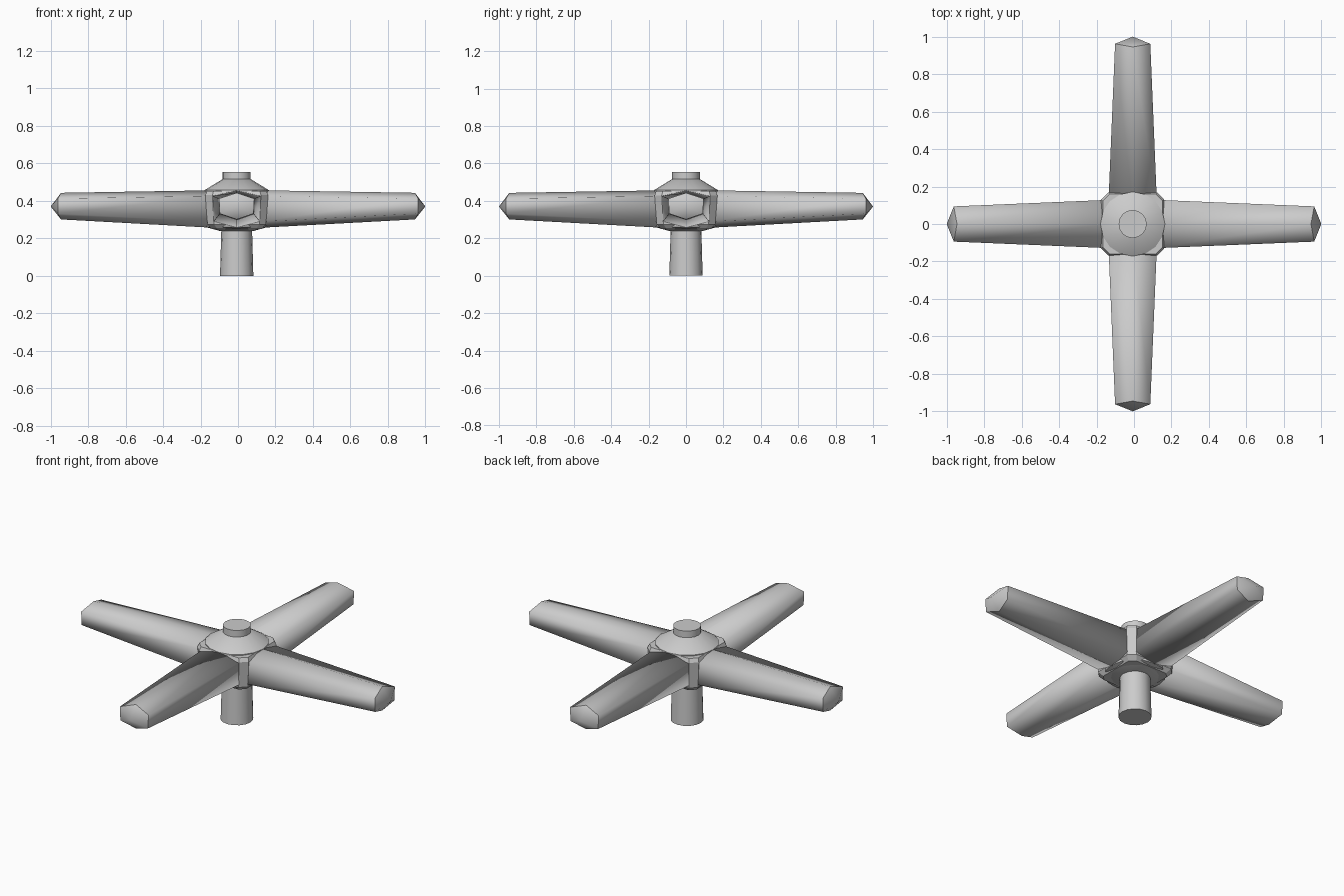
import bpy, bmesh, math
from mathutils import Matrix, Vector

if "Cube" in bpy.data.objects:
    bpy.data.objects.remove(bpy.data.objects["Cube"])

CX = -0.007  # hub axis sits slightly left of the bounding-box centre


def finish(bm, name, angle=None):
    bmesh.ops.recalc_face_normals(bm, faces=bm.faces[:])
    for f in bm.faces:
        f.smooth = True
    if angle:
        for e in bm.edges:
            if len(e.link_faces) == 2 and e.calc_face_angle() > math.radians(angle):
                e.smooth = False
    me = bpy.data.meshes.new(name)
    bm.to_mesh(me)
    bm.free()
    ob = bpy.data.objects.new(name, me)
    bpy.context.collection.objects.link(ob)
    return ob


def loft(bm, rings, cap_start=True, cap_end=True):
    loops = [[bm.verts.new(p) for p in r] for r in rings]
    n = len(loops[0])
    for a, b in zip(loops, loops[1:]):
        for i in range(n):
            j = (i + 1) % n
            bm.faces.new((a[i], a[j], b[j], b[i]))
    if cap_start:
        bm.faces.new(loops[0][::-1])
    if cap_end:
        bm.faces.new(loops[-1])
    return loops


def lathe(name, profile, sides):
    bm = bmesh.new()
    loft(bm, [[(CX + r * math.cos(2 * math.pi * i / sides),
                r * math.sin(2 * math.pi * i / sides), z)
               for i in range(sides)] for r, z in profile])
    return finish(bm, name, 35)


# Round parts: stem, sloped hub dome and top button
lathe("stem", [(0.089, 0), (0.082, 0.25)], 16)
lathe("hub", [(0.085, 0.238), (0.165, 0.26), (0.172, 0.44), (0.172, 0.457), (0.072, 0.518)], 16)
lathe("top_button", [(0.075, 0.51), (0.075, 0.555)], 16)

# Collar whose diagonal facets fill the corners between the arms
bm = bmesh.new()
corner = [(0.168, 0.13), (0.13, 0.168), (-0.13, 0.168), (-0.168, 0.13)]
outline = corner + [(-x, -y) for x, y in corner]
loft(bm, [[(CX + x * s, y * s, z) for x, y in outline]
          for s, z in [(0.8, 0.25), (0.93, 0.275), (1, 0.43), (0.95, 0.452)]])
finish(bm, "collar", 25)


# Arms: tapered six-sided bars with low pointed ends
def hexagon(w_top, w_low, zs, x_top, x_side):
    top, up, low, bottom = zs
    return [(x_top, 0, top), (x_side, w_top, up), (x_side, w_low, low),
            (x_top, 0, bottom), (x_side, -w_low, low), (x_side, -w_top, up)]


for k, name in enumerate(["right_arm", "back_arm", "left_arm", "front_arm"]):
    turn = Matrix.Rotation(k * math.pi / 2, 4, 'Z')
    tip = 1 - CX * round(math.cos(k * math.pi / 2))
    bm = bmesh.new()
    rings = [hexagon(0.13, 0.125, (0.457, 0.427, 0.288, 0.255), 0.1, 0.1),
             hexagon(0.094, 0.09, (0.443, 0.412, 0.332, 0.301), tip - 0.055, tip - 0.038)]
    loops = loft(bm, rings, cap_end=False)
    apex = bm.verts.new((tip, 0, 0.37))
    end = loops[-1]
    for i in range(6):
        a, b = end[i], end[(i + 1) % 6]
        bm.faces.new((a, b, apex))
        bm.edges.get((a, b)).smooth = False
    bm.transform(Matrix.Translation(Vector((CX, 0, 0))) @ turn)
    finish(bm, name)
